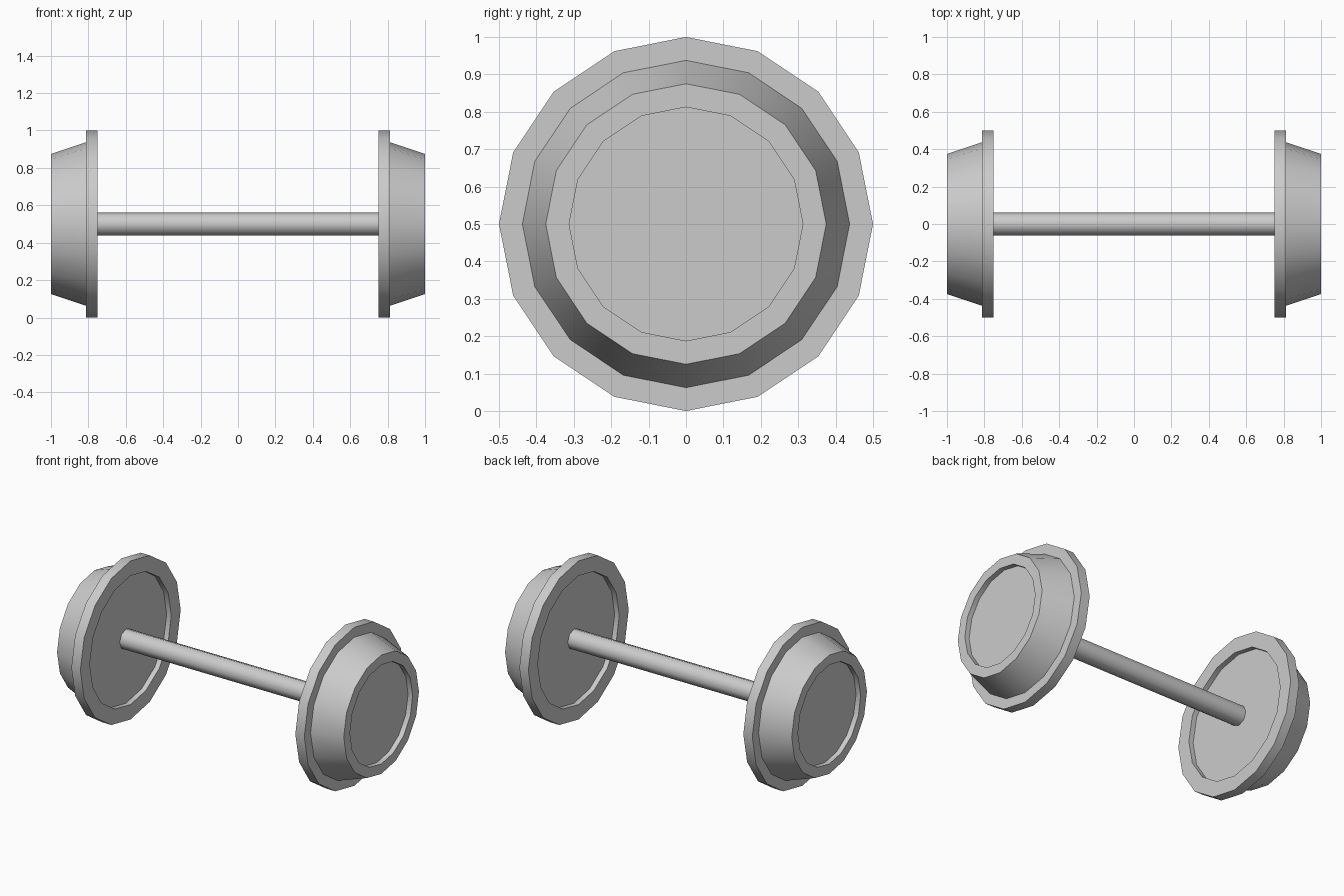
import bpy, bmesh
from math import cos, sin, tau, radians

if "Cube" in bpy.data.objects:
    bpy.data.objects.remove(bpy.data.objects["Cube"])

CENTRE_Z = 0.5


def lathe(name, profile, sides):
    """Revolve (x, radius) points around the X axis, closing both ends with flat caps."""
    bm = bmesh.new()
    rings = []
    for x, r in profile:
        rings.append([bm.verts.new((x, r * cos(tau * i / sides),
                                    CENTRE_Z + r * sin(tau * i / sides)))
                      for i in range(sides)])
    for a, b in zip(rings, rings[1:]):
        for i in range(sides):
            j = (i + 1) % sides
            bm.faces.new((a[i], a[j], b[j], b[i]))
    bm.faces.new(rings[0])
    bm.faces.new(rings[-1])
    bmesh.ops.recalc_face_normals(bm, faces=bm.faces)
    mesh = bpy.data.meshes.new(name)
    bm.to_mesh(mesh)
    bm.free()
    obj = bpy.data.objects.new(name, mesh)
    bpy.context.collection.objects.link(obj)
    bpy.ops.object.select_all(action='DESELECT')
    obj.select_set(True)
    bpy.context.view_layer.objects.active = obj
    bpy.ops.object.shade_smooth_by_angle(angle=radians(50))
    return obj


# Wheel: recessed back, flange, tapered tread, recessed outer face
wheel_profile = [(0.782, 0.406), (0.75, 0.406), (0.75, 0.5), (0.8125, 0.5),
                 (0.8125, 0.4375), (1.0, 0.375), (1.0, 0.3125), (0.968, 0.3125)]
for side, label in ((-1, "left"), (1, "right")):
    lathe(label + "_wheel", [(side * x, r) for x, r in wheel_profile], 16)

# Axle joining the two wheel discs
lathe("axle", [(-0.782, 0.0625), (0.782, 0.0625)], 8)
